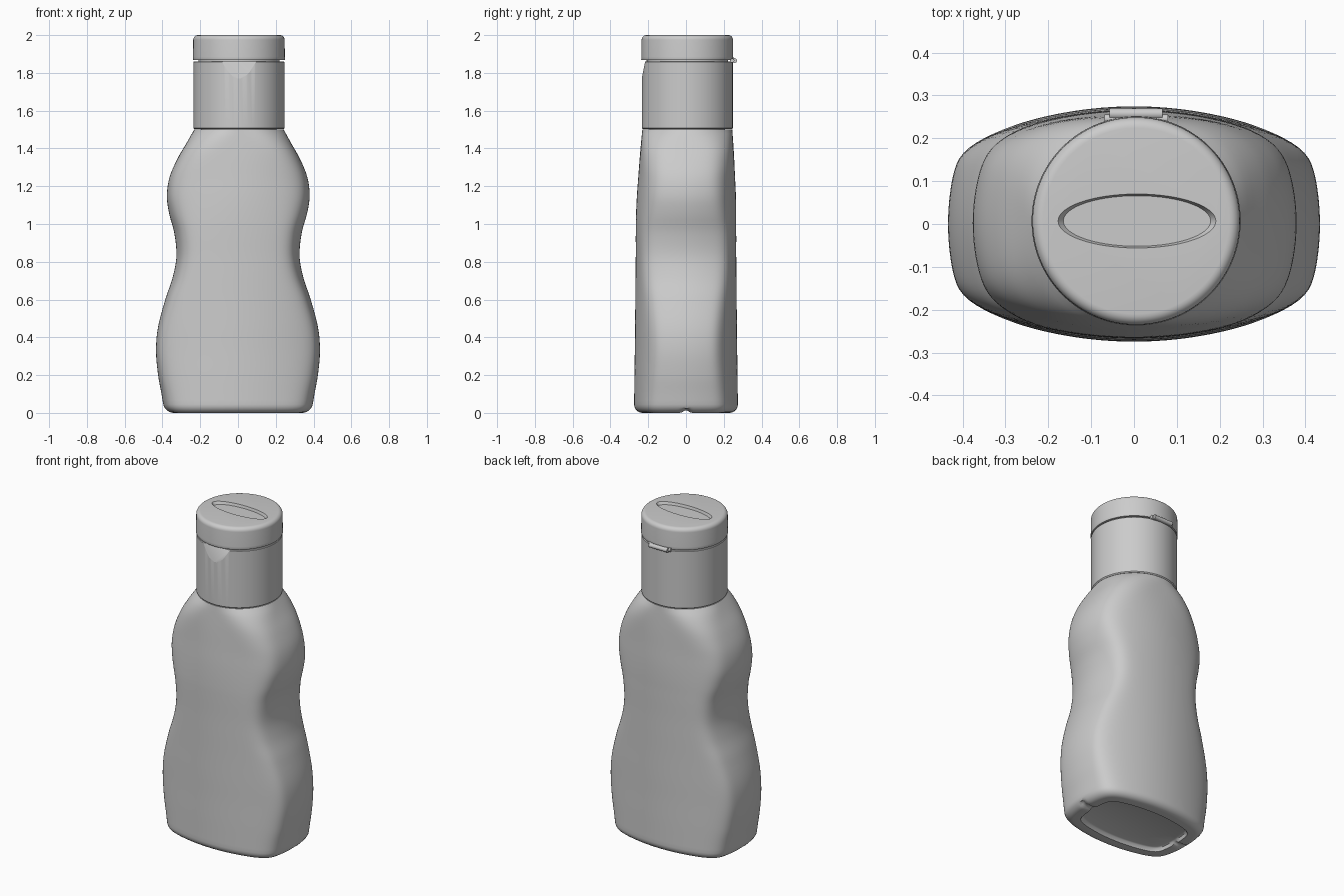
import bpy, bmesh, math
from mathutils import Matrix

if "Cube" in bpy.data.objects:
    bpy.data.objects.remove(bpy.data.objects["Cube"])

CX, CY = 0.005, 0.007      # cap axis
N = 128

# Body stations: z, half width, half depth, corner power, front curvature, side curvature
KEYS = [
    (0.00, 0.388, 0.275, 12, 0.55, 0.9), (0.10, 0.405, 0.274, 12, 0.55, 0.9),
    (0.20, 0.423, 0.273, 12, 0.55, 0.9), (0.33, 0.434, 0.271, 12, 0.55, 0.9),
    (0.45, 0.424, 0.270, 12, 0.55, 0.9), (0.60, 0.385, 0.268, 12, 0.55, 0.9),
    (0.72, 0.345, 0.267, 12, 0.55, 0.9), (0.83, 0.326, 0.266, 12, 0.55, 0.9),
    (0.95, 0.337, 0.266, 12, 0.55, 1.0), (1.06, 0.366, 0.265, 11, 0.57, 1.1),
    (1.15, 0.378, 0.262, 10, 0.58, 1.1), (1.25, 0.364, 0.256, 8, 0.55, 1.0),
    (1.35, 0.322, 0.250, 5.5, 0.42, 0.7), (1.43, 0.276, 0.244, 3.5, 0.2, 0.35),
    (1.50, 0.237, 0.238, 2, 0.0, 0.0)]


def station(z):
    i = max(j for j in range(len(KEYS) - 1) if KEYS[j][0] <= z)
    a, b = KEYS[i], KEYS[i + 1]
    p, n = KEYS[max(i - 1, 0)], KEYS[min(i + 2, len(KEYS) - 1)]
    h = b[0] - a[0]
    t = (z - a[0]) / h
    out = []
    for c in range(1, 6):
        ma = (b[c] - p[c]) / (b[0] - p[0]) * h
        mb = (n[c] - a[c]) / (n[0] - a[0]) * h
        out.append((2*t**3 - 3*t*t + 1) * a[c] + (t**3 - 2*t*t + t) * ma
                   + (3*t*t - 2*t**3) * b[c] + (t**3 - t*t) * mb)
    return out


def section(z, inset=0.0):
    """Rounded section: bowed front and back meeting bowed sides."""
    w, d, p, k, a = station(z)
    w, d = w - inset, d - inset
    pts = []
    for i in range(N):
        ang = 2 * math.pi * i / N
        c, s = w * math.cos(ang), d * math.sin(ang)
        lo, hi = 0.5, 1.5
        for _ in range(30):
            m = (lo + hi) / 2
            x, y = abs(c * m), abs(s * m)
            f = (x / (w - a*y*y)) ** p + (y / (d - k*x*x)) ** p
            lo, hi = (m, hi) if f < 1 else (lo, m)
        pts.append((c * lo, s * lo))
    return pts


def finish(name, bm, angle=35):
    bmesh.ops.recalc_face_normals(bm, faces=bm.faces)
    me = bpy.data.meshes.new(name)
    bm.to_mesh(me)
    bm.free()
    ob = bpy.data.objects.new(name, me)
    bpy.context.collection.objects.link(ob)
    smooth(ob, angle)
    return ob


def smooth(ob, angle=35):
    bpy.ops.object.select_all(action='DESELECT')
    ob.select_set(True)
    bpy.context.view_layer.objects.active = ob
    bpy.ops.object.shade_smooth_by_angle(angle=math.radians(angle))


def loft(name, rings, angle=35):
    bm = bmesh.new()
    vs = [[bm.verts.new(p) for p in r] for r in rings]
    for r, q in zip(vs, vs[1:]):
        for i in range(N):
            j = (i + 1) % N
            bm.faces.new((r[i], r[j], q[j], q[i]))
    bm.faces.new(vs[0])
    bm.faces.new(vs[-1])
    return finish(name, bm, angle)


def lathe(name, profile):
    return loft(name, [[(CX + r * math.cos(2*math.pi*i/N), CY + r * math.sin(2*math.pi*i/N), z)
                        for i in range(N)] for r, z in profile])


def cut(ob, cutter):
    cutter.hide_render = True
    m = ob.modifiers.new("cut", 'BOOLEAN')
    m.operation, m.solver, m.object = 'DIFFERENCE', 'EXACT', cutter
    bpy.context.view_layer.objects.active = ob
    bpy.ops.object.modifier_apply(modifier=m.name)
    bpy.data.objects.remove(cutter)
    smooth(ob)


# Bottle body: recessed base, rounded foot, wavy sides, round shoulder
R = 0.045
levels = [(0.022, 0.105), (0.018, 0.095), (0.0, 0.085)]
levels += [(R * (1 - math.cos(t * math.pi / 12)), R * (1 - math.sin(t * math.pi / 12)))
           for t in range(7)]
levels += [(R + (1.5 - R) * i / 64, 0) for i in range(1, 65)]
levels += [(1.5, 0.02)]
rings = []
for z, inset in levels:
    ring = []
    for x, y in section(min(z, 1.4999), inset):
        notch = 0.014 * math.exp(-(y / 0.018) ** 2) if z < 0.015 and inset > 0.005 else 0
        s = max(0, (z - 1.0) / 0.5)
        ring.append((x + CX * s, y + CY * s, z + notch))
    rings.append(ring)
loft("bottle_body", rings, 45)

# Lower cap with neck, and a sloping thumb cut at the front
base = lathe("cap_base", [(0.2, 1.49), (0.2, 1.502), (0.236, 1.502), (0.241, 1.508),
                          (0.241, 1.857), (0.238, 1.861), (0.215, 1.861), (0.215, 1.875)])
bm = bmesh.new()
bmesh.ops.create_cube(bm, size=0.4)
slope = math.atan2(0.034, 0.14)
bm.transform(Matrix.Translation((0, CY - 0.241, 1.72)) @ Matrix.Rotation(-slope, 4, 'X')
             @ Matrix.Translation((0, -0.2, 0)))
for v in bm.verts:                      # keep the cut below the seam
    if v.co.z > 1.8:
        v.co.z += 0.1
cut(base, finish("thumb_cutter", bm))

# Flip lid with rounded top edge and an oval finger recess
r = 0.025
lid = lathe("cap_lid", [(0.235, 1.867), (0.242, 1.867), (0.244, 1.871), (0.243, 1.885)]
            + [(0.242 - r + r * math.cos(t * math.pi / 12), 2 - r + r * math.sin(t * math.pi / 12))
               for t in range(7)])
bm = bmesh.new()
bmesh.ops.create_cone(bm, cap_ends=True, segments=96, radius1=0.92, radius2=1.08, depth=0.04)
bm.transform(Matrix.Translation((CX + 0.002, CY, 2.004)) @ Matrix.Diagonal((0.187, 0.064, 1, 1)))
cut(lid, finish("oval_cutter", bm))

# Hinge barrel and its two end knuckles at the back
bm = bmesh.new()
for half, rad, y in ((0.062, 0.013, 0.250), (0.074, 0.011, 0.238)):
    bmesh.ops.create_cone(bm, cap_ends=True, segments=24, radius1=rad, radius2=rad, depth=2 * half,
                          matrix=Matrix.Translation((CX, CY + y, 1.865))
                          @ Matrix.Rotation(math.pi / 2, 4, 'Y'))
finish("hinge", bm)
